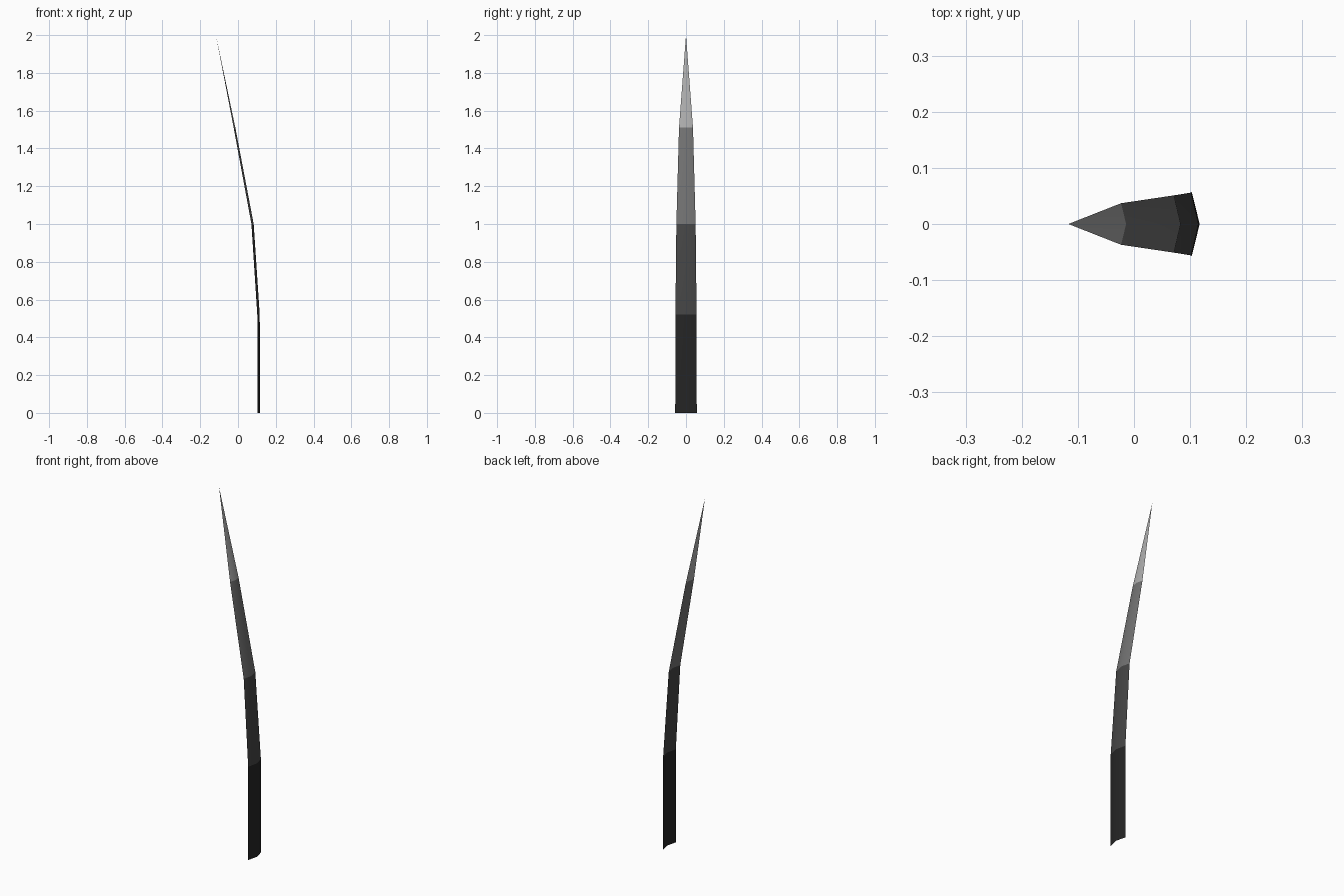
import bpy, bmesh

if "Cube" in bpy.data.objects:
    bpy.data.objects.remove(bpy.data.objects["Cube"])

# Blade stations: height, ridge x, edge x, half width
STATIONS = [
    (0.00, 0.117, 0.103, 0.057),
    (0.52, 0.115, 0.102, 0.056),
    (1.00, 0.083, 0.071, 0.051),
    (1.51, -0.014, -0.023, 0.037),
]
TIP = (-0.117, 0.0, 2.0)
# Grey of each section, dark root to pale tip
GREYS = [0.018, 0.06, 0.17, 0.42]

# Folded sheet: rows of edge, ridge, edge, closing to a point
bm = bmesh.new()
rows = [[bm.verts.new(p) for p in ((xe, -w, z), (xr, 0, z), (xe, w, z))]
        for z, xr, xe, w in STATIONS]
for i, (low, high) in enumerate(zip(rows, rows[1:])):
    for k in range(2):
        bm.faces.new((low[k], low[k + 1], high[k + 1], high[k])).material_index = i
tip = bm.verts.new(TIP)
for k in range(2):
    bm.faces.new((rows[-1][k], rows[-1][k + 1], tip)).material_index = len(rows) - 1
for f in bm.faces:
    f.smooth = True

mesh = bpy.data.meshes.new("grass_blade")
bm.to_mesh(mesh)
bm.free()

# Section shades
for i, g in enumerate(GREYS):
    mat = bpy.data.materials.new(f"blade_grey_{i + 1}")
    mat.diffuse_color = (g, g, g, 1)
    mat.use_nodes = True
    mat.node_tree.nodes["Principled BSDF"].inputs["Base Color"].default_value = mat.diffuse_color
    mesh.materials.append(mat)

blade = bpy.data.objects.new("grass_blade", mesh)
bpy.context.collection.objects.link(blade)
